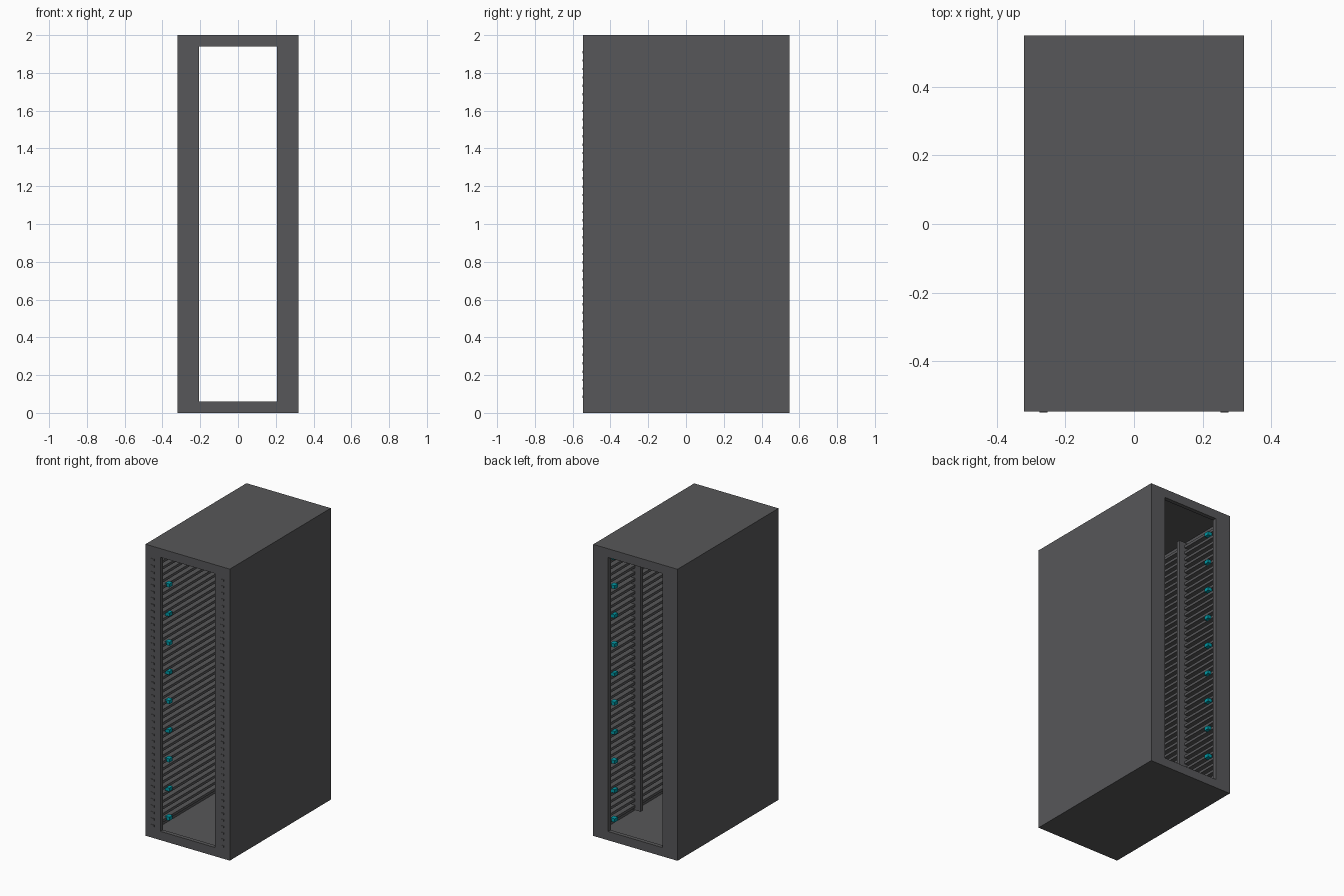
import bpy, bmesh
from mathutils import Matrix, Vector

if "Cube" in bpy.data.objects:
    bpy.data.objects.remove(bpy.data.objects["Cube"])

W, H = 0.32, 2.0            # half width, height
YF, YB = -0.546, 0.549      # front and back of the body
T = 0.02                    # panel thickness
UNITS, PITCH, Z0 = 42, 0.0445, 0.085


def material(name, rgb):
    m = bpy.data.materials.new(name)
    m.diffuse_color = (*rgb, 1)
    m.use_nodes = True
    m.node_tree.nodes["Principled BSDF"].inputs["Base Color"].default_value = m.diffuse_color
    return m


dark = material("dark_metal", (0.095, 0.095, 0.1))
teal = material("teal", (0.0, 0.32, 0.38))


def boxes(name, ranges, mat=dark):
    """One object made of boxes given as (x0, x1, y0, y1, z0, z1)."""
    bm = bmesh.new()
    for x0, x1, y0, y1, z0, z1 in ranges:
        mtx = (Matrix.Translation(((x0 + x1) / 2, (y0 + y1) / 2, (z0 + z1) / 2))
               @ Matrix.Diagonal((abs(x1 - x0), y1 - y0, z1 - z0, 1)))
        bmesh.ops.create_cube(bm, size=1, matrix=mtx)
    me = bpy.data.meshes.new(name)
    bm.to_mesh(me)
    bm.free()
    ob = bpy.data.objects.new(name, me)
    bpy.context.collection.objects.link(ob)
    me.materials.append(mat)
    return ob


def mirror_x(ob):
    ob.modifiers.new("mirror", 'MIRROR').use_axis = (True, False, False)


def loop_frame(name, outer, inner, y0, y1):
    """Rectangular ring in the xz plane, extruded along y."""
    bm = bmesh.new()
    rings = []
    for (hx, z0, z1), y in ((outer, y0), (inner, y0), (inner, y1), (outer, y1)):
        rings.append([bm.verts.new((x, y, z)) for x, z in
                      ((-hx, z0), (hx, z0), (hx, z1), (-hx, z1))])
    for r in range(4):
        a, b = rings[r], rings[(r + 1) % 4]
        for i in range(4):
            j = (i + 1) % 4
            bm.faces.new((a[i], a[j], b[j], b[i]))
    bmesh.ops.recalc_face_normals(bm, faces=bm.faces)
    me = bpy.data.meshes.new(name)
    bm.to_mesh(me)
    bm.free()
    me.materials.append(dark)
    bpy.context.collection.objects.link(bpy.data.objects.new(name, me))


# Hollow cabinet shell and the front and back door frames
D = 0.028
loop_frame("cabinet_shell", (W, 0, H), (W - T, T, H - T), YF + D, YB - D)
for name, y in (("front_frame", YF), ("back_frame", YB - D)):
    loop_frame(name, (W, 0, H), (0.206, 0.06, 1.94), y, y + D)

levels = [Z0 + i * PITCH for i in range(UNITS)]

# Horizontal side rails, one per rack unit
mirror_x(boxes("side_rails", [(0.25, W - T, YF + D, YB - D, z - 0.009, z + 0.009)
                              for z in levels]))

# Rear mounting posts
mirror_x(boxes("rear_post", [(0.207, 0.29, 0.17, 0.195, 0.06, 1.94)]))

# Small raised unit markers on the front frame
mirror_x(boxes("unit_markers", [(0.252, 0.276, YF - 0.003, YF + 0.002, z - 0.006, z + 0.006)
                                for z in levels]))

# Teal cable clips near the front and back of each side
clips = []
for k in range(10):
    z = 0.09 + 0.2 * k
    for y in (-0.4, 0.43):
        clips.append((0.228, 0.26, y - 0.018, y + 0.018, z - 0.012, z + 0.012))
mirror_x(boxes("cable_clips", clips, teal))
